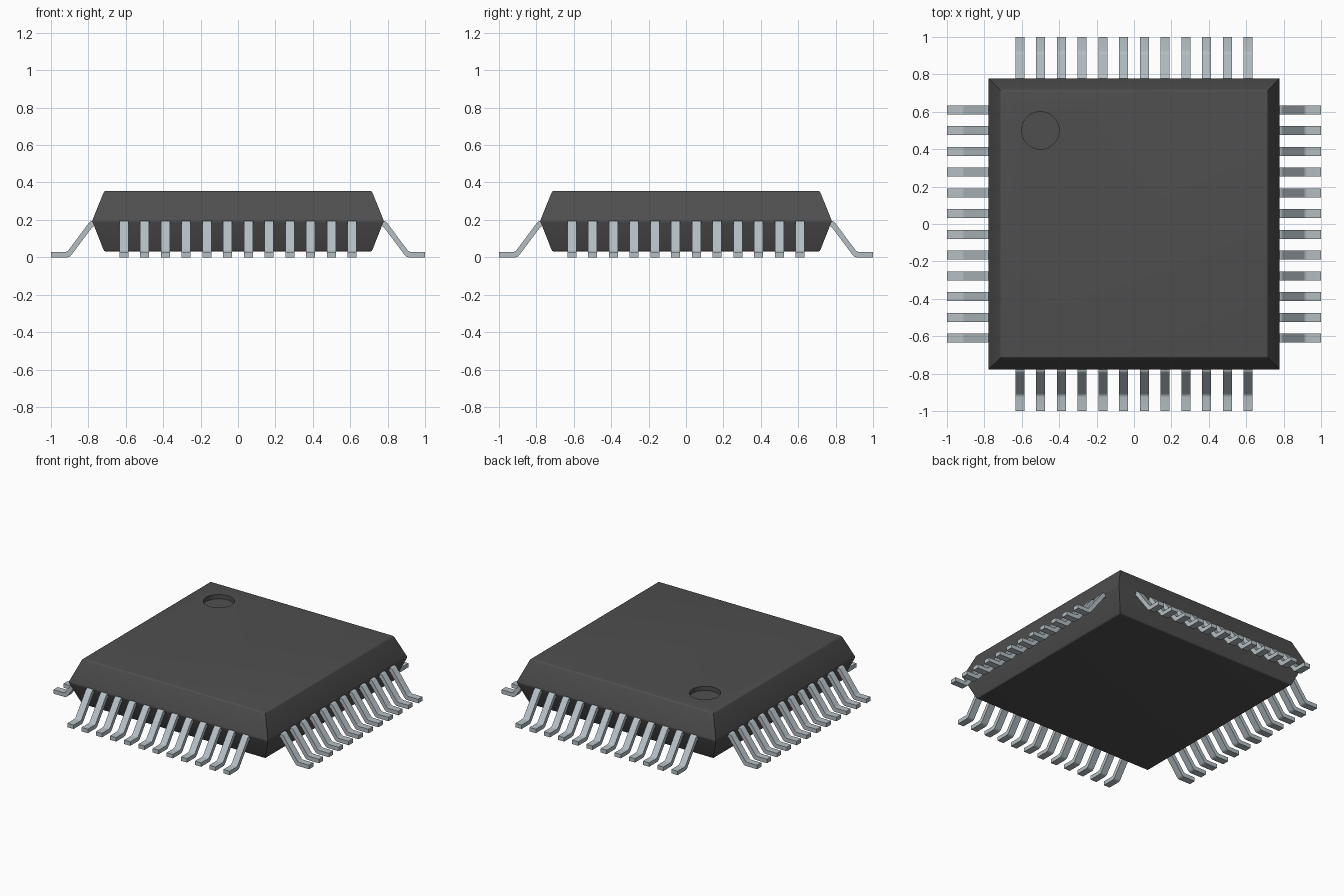
import bpy, bmesh, math
from mathutils import Matrix

cube = bpy.data.objects.get("Cube")
if cube:
    bpy.data.objects.remove(cube, do_unlink=True)


def material(name, rgb):
    m = bpy.data.materials.new(name)
    m.use_nodes = True
    m.diffuse_color = (*rgb, 1)
    bsdf = m.node_tree.nodes["Principled BSDF"]
    bsdf.inputs["Base Color"].default_value = (*rgb, 1)
    bsdf.inputs["Roughness"].default_value = 0.6
    return m


def make_object(name, bm, mat):
    bmesh.ops.recalc_face_normals(bm, faces=bm.faces[:])
    mesh = bpy.data.meshes.new(name)
    bm.to_mesh(mesh)
    bm.free()
    obj = bpy.data.objects.new(name, mesh)
    bpy.context.collection.objects.link(obj)
    mesh.materials.append(mat)
    return obj


def select_only(obj):
    bpy.ops.object.select_all(action='DESELECT')
    obj.select_set(True)
    bpy.context.view_layer.objects.active = obj


def smooth(obj):
    select_only(obj)
    bpy.ops.object.shade_smooth_by_angle(angle=math.radians(30))


charcoal = material("charcoal plastic", (0.078, 0.078, 0.078))
steel = material("tinned metal", (0.46, 0.52, 0.55))

# Package body: three square rings, widest at the parting line
bm = bmesh.new()
rings = []
for half, z in ((0.715, 0.03), (0.78, 0.195), (0.715, 0.355)):
    rings.append([bm.verts.new((sx * half, sy * half, z))
                  for sx, sy in ((-1, -1), (1, -1), (1, 1), (-1, 1))])
bm.faces.new(rings[0])
bm.faces.new(rings[2])
for a, b in zip(rings, rings[1:]):
    for i in range(4):
        j = (i + 1) % 4
        bm.faces.new((a[i], a[j], b[j], b[i]))
level_edges = [e for e in bm.edges if abs(e.verts[0].co.z - e.verts[1].co.z) < 1e-4]
bmesh.ops.bevel(bm, geom=level_edges, offset=0.01, offset_type='OFFSET',
                segments=4, profile=0.5, affect='EDGES')
body = make_object("package_body", bm, charcoal)

# Round orientation dimple sunk into the top
bm = bmesh.new()
bmesh.ops.create_cone(bm, cap_ends=True, segments=48, radius1=0.1, radius2=0.1, depth=0.2,
                      matrix=Matrix.Translation((-0.5, 0.5, 0.325 + 0.1)))
cutter = make_object("dimple_cutter", bm, charcoal)
cutter.hide_render = True
cut = body.modifiers.new("dimple", 'BOOLEAN')
cut.operation = 'DIFFERENCE'
cut.solver = 'EXACT'
cut.object = cutter
select_only(body)
bpy.ops.object.modifier_apply(modifier=cut.name)
bpy.data.objects.remove(cutter, do_unlink=True)
smooth(body)

# Lead side profile (outward, height): foot, slope, shoulder inside the body
PROFILE = [(1.0, 0.0), (0.9, 0.0), (0.775, 0.167), (0.72, 0.167),
           (0.72, 0.195), (0.789, 0.195), (0.914, 0.028), (1.0, 0.028)]
BENDS = (1, 2, 5, 6)
COUNT, PITCH, WIDTH = 12, 0.111, 0.048


def lead_row(name, angle):
    bm = bmesh.new()
    bend_edges = []
    for k in range(COUNT):
        x = (k - (COUNT - 1) / 2) * PITCH
        left, right = [[bm.verts.new((x + s * WIDTH / 2, -d, z)) for d, z in PROFILE]
                       for s in (-1, 1)]
        n = len(PROFILE)
        bm.faces.new(left)
        bm.faces.new(right[::-1])
        for i in range(n):
            j = (i + 1) % n
            bm.faces.new((left[i], right[i], right[j], left[j]))
        bend_edges += [bm.edges.get((left[i], right[i])) for i in BENDS]
    bmesh.ops.bevel(bm, geom=bend_edges, offset=0.012, offset_type='OFFSET',
                    segments=3, profile=0.5, affect='EDGES')
    bmesh.ops.rotate(bm, verts=bm.verts[:], cent=(0, 0, 0),
                     matrix=Matrix.Rotation(angle, 3, 'Z'))
    smooth(make_object(name, bm, steel))


# One row of leads on each side
for i, side in enumerate(("front", "left", "back", "right")):
    lead_row(side + "_leads", i * math.pi / 2)
